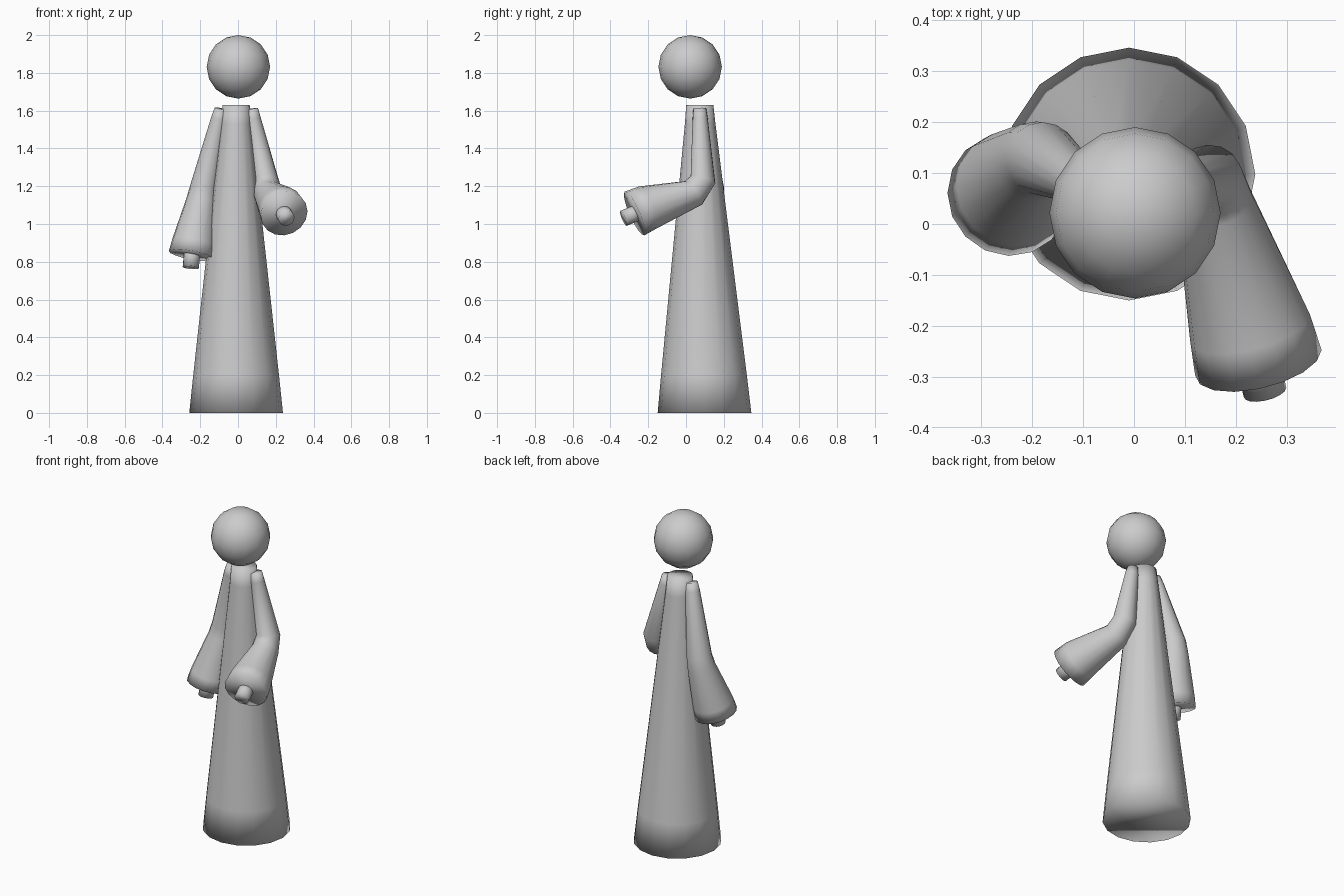
import bpy, bmesh, math
from mathutils import Vector

default = bpy.data.objects.get("Cube")
if default:
    bpy.data.objects.remove(default, do_unlink=True)

SIDES = 16
grey = bpy.data.materials.new("plain grey")
grey.use_nodes = True
grey.diffuse_color = (0.6, 0.6, 0.6, 1)
grey.node_tree.nodes["Principled BSDF"].inputs["Base Color"].default_value = (0.6, 0.6, 0.6, 1)


def finish(bm, name):
    """Turn a bmesh into a smooth grey object."""
    bmesh.ops.recalc_face_normals(bm, faces=bm.faces)
    for face in bm.faces:
        face.smooth = True
    mesh = bpy.data.meshes.new(name)
    bm.to_mesh(mesh)
    bm.free()
    mesh.materials.append(grey)
    obj = bpy.data.objects.new(name, mesh)
    bpy.context.collection.objects.link(obj)


def loft(name, stations, normal=None):
    """Capped tube through (x, y, z, radius) stations, mitred at bends."""
    bm = bmesh.new()
    points = [Vector(s[:3]) for s in stations]
    rings = []
    for i, (p, s) in enumerate(zip(points, stations)):
        before = (p - points[i - 1]).normalized() if i else Vector()
        after = (points[i + 1] - p).normalized() if i + 1 < len(points) else Vector()
        n = Vector(normal) if normal else (before + after).normalized()
        u = Vector((1, 0, 0))
        u = (u - n * u.dot(n)).normalized()
        v = n.cross(u)
        angles = [2 * math.pi * k / SIDES for k in range(SIDES)]
        rings.append([bm.verts.new(p + s[3] * (u * math.cos(a) + v * math.sin(a)))
                      for a in angles])
    for low, high in zip(rings, rings[1:]):
        for k in range(SIDES):
            m = (k + 1) % SIDES
            bm.faces.new((low[k], low[m], high[m], high[k]))
    bm.faces.new(rings[0])
    bm.faces.new(rings[-1])
    finish(bm, name)


# Robe: leaning cone with level ends
loft("robe", [(-0.01, 0.098, 0, 0.248), (-0.01, 0.095, 0.2, 0.227),
              (-0.01, 0.075, 1.53, 0.081), (-0.01, 0.073, 1.63, 0.072)], (0, 0, 1))

# Floating head
bm = bmesh.new()
bmesh.ops.create_uvsphere(bm, u_segments=16, v_segments=8, radius=0.168)
bmesh.ops.translate(bm, verts=bm.verts, vec=(0.002, 0.022, 1.832))
finish(bm, "head")

# Left sleeve, bent forward at the elbow
loft("left_sleeve", [(0.072, 0.073, 1.61, 0.034), (0.08, 0.075, 1.56, 0.04),
                     (0.145, 0.09, 1.235, 0.068), (0.158, 0.04, 1.165, 0.077),
                     (0.228, -0.205, 1.086, 0.121), (0.244, -0.272, 1.056, 0.127)])
loft("left_hand", [(0.235, -0.24, 1.068, 0.043), (0.257, -0.33, 1.03, 0.043)])

# Right sleeve, hanging down
loft("right_sleeve", [(-0.09, 0.073, 1.61, 0.034), (-0.1, 0.079, 1.56, 0.042),
                      (-0.18, 0.128, 1.2, 0.072), (-0.192, 0.122, 1.13, 0.08),
                      (-0.234, 0.07, 0.9, 0.116), (-0.246, 0.057, 0.835, 0.122)])
loft("right_hand", [(-0.241, 0.063, 0.87, 0.043), (-0.25, 0.042, 0.77, 0.043)])
